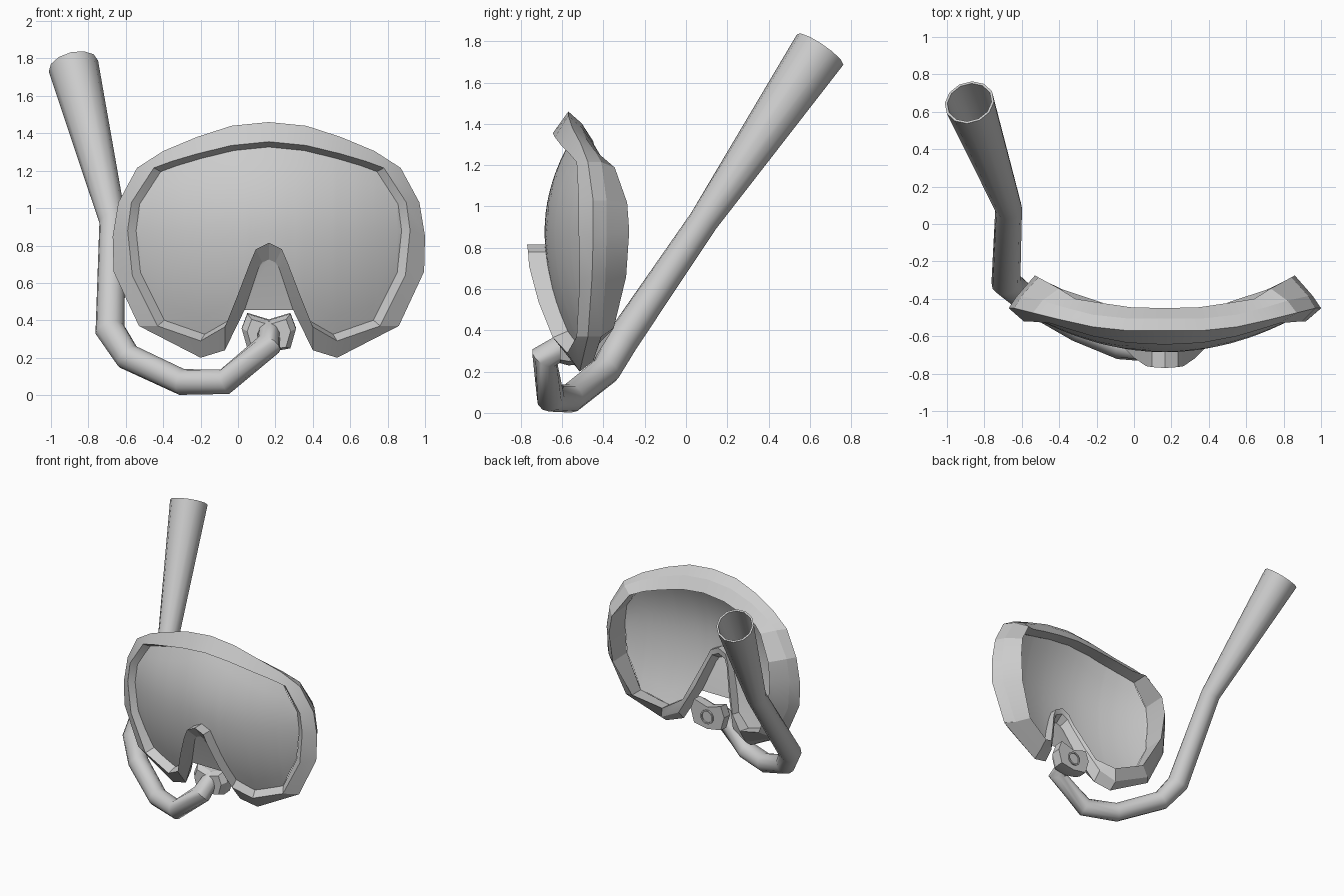
import bpy, bmesh, math
from mathutils import Vector

if "Cube" in bpy.data.objects:
    bpy.data.objects.remove(bpy.data.objects["Cube"])

CX = 0.165  # mask centre line


def finish(name, bm, angle):
    bmesh.ops.remove_doubles(bm, verts=bm.verts, dist=0.0005)
    bmesh.ops.recalc_face_normals(bm, faces=bm.faces)
    me = bpy.data.meshes.new(name)
    bm.to_mesh(me)
    bm.free()
    ob = bpy.data.objects.new(name, me)
    bpy.context.collection.objects.link(ob)
    bpy.ops.object.select_all(action='DESELECT')
    ob.select_set(True)
    bpy.context.view_layer.objects.active = ob
    bpy.ops.object.shade_smooth_by_angle(angle=math.radians(angle))
    return ob


def skin(bm, loops, wrap=False):
    """Bridge equal closed loops of points with quads."""
    rings = [[bm.verts.new(p) for p in lp] for lp in loops]
    n = len(rings[0])
    pairs = list(zip(rings, rings[1:])) + ([(rings[-1], rings[0])] if wrap else [])
    for a, b in pairs:
        for i in range(n):
            j = (i + 1) % n
            bm.faces.new((a[i], a[j], b[j], b[i]))
    return rings


def lens_y(dx, z):
    return -0.685 + 0.38 * dx * dx + (0.65 if z > 0.88 else 0.4) * (z - 0.88) ** 2


# half profiles (distance from centre, y, z), top centre round to the nose
outer = [(0, -.57, 1.46), (.2, -.57, 1.44), (.385, -.55, 1.38), (.565, -.51, 1.305),
         (.705, -.475, 1.215), (.805, -.45, 1.03), (.835, -.45, .85), (.83, -.455, .66),
         (.695, -.475, .37), (.365, -.515, .2), (.235, -.545, .24), (.13, -.62, .455),
         (.055, -.69, .68), (.035, -.7, .71), (0, -.7, .725)]
lip = [(0, -.645, 1.355), (.2, -.635, 1.335), (.385, -.6, 1.29), (.52, -.56, 1.25),
       (.615, -.53, 1.215), (.735, -.52, 1.03), (.755, -.52, .88), (.73, -.515, .64),
       (.595, -.53, .37), (.365, -.575, .29), (.235, -.645, .365), (.165, -.715, .54),
       (.1, -.76, .71), (.07, -.765, .78), (0, -.77, .815)]
skirt_y = [-.45, -.445, -.42, -.4, -.345, -.285, -.275, -.29, -.35, -.42, -.5, -.56,
           -.62, -.63, -.63]


def inset(p, s):
    return p[0] * s, 0.88 + (p[2] - 0.88) * s


back = [(o[0] * .45 + a[0] * .55, o[1] + .065, o[2] * .45 + a[2] * .55)
        for o, a in zip(outer, lip)]
skirt = []
seat = []
for i, a in enumerate(lip):
    x, z = inset(a, 0.92)
    skirt.append((x, skirt_y[i], z))
    x, z = inset(a, 0.94 if i < 11 else 1.0)
    seat.append((x, lens_y(x, z), z))


def full(half):
    right = [(CX + x, y, z) for x, y, z in half]
    left = [(CX - x, y, z) for x, y, z in half[1:-1]]
    return right + left[::-1]


# mask frame: lens seat, front lip, outer ridge and back edge
bm = bmesh.new()
skin(bm, [full(h) for h in (seat, lip, outer, back)])
finish("mask_frame", bm, 20)

# face skirt
bm = bmesh.new()
skin(bm, [full(h) for h in (back, skirt, seat)])
finish("face_skirt", bm, 20)

# nose pocket closing the notch
bm = bmesh.new()
n = len(outer)
ring = full(outer)[11:2 * (n - 1) - 10]
bm.faces.new([bm.verts.new(p) for p in ring])
bmesh.ops.triangulate(bm, faces=bm.faces)
finish("nose_pocket", bm, 30)


# curved lens, filled in columns between its upper and lower edges
def edge_z(pts, x):
    for (x0, _, z0), (x1, _, z1) in zip(pts, pts[1:]):
        if x0 - 1e-6 <= x <= x1 + 1e-6:
            return z0 + (z1 - z0) * (x - x0) / (x1 - x0)
    return pts[-1][2]


upper, lower = seat[:7], seat[6:][::-1]
xs = sorted({round(p[0], 4) for p in seat} | {.03, .14, .28, .45, .52, .63})
xs[-1] = seat[6][0]
xs = [-x for x in xs[:0:-1]] + xs
ROWS = 10
bm = bmesh.new()
cols = []
for x in xs:
    hi, lo = edge_z(upper, abs(x)), edge_z(lower, abs(x))
    col = []
    for r in range(ROWS + 1):
        z = lo + (hi - lo) * r / ROWS
        col.append(bm.verts.new((CX + x, lens_y(x, z), z)))
    cols.append(col)
for a, b in zip(cols, cols[1:]):
    for r in range(ROWS):
        bm.faces.new((a[r], b[r], b[r + 1], a[r + 1]))
finish("lens", bm, 40)


# snorkel tube: rings swept along a bent path, open and hollow at the top
def tube_rings(path, radii, sides):
    pts = [Vector(p) for p in path]
    loops = []
    u = None
    for i, p in enumerate(pts):
        t = Vector()
        if i:
            t += (p - pts[i - 1]).normalized()
        if i < len(pts) - 1:
            t += (pts[i + 1] - p).normalized()
        t.normalize()
        u = t.orthogonal() if u is None else u - t * u.dot(t)
        u.normalize()
        v = t.cross(u)
        loops.append([p + radii[i] * (math.cos(k * math.tau / sides) * u
                                      + math.sin(k * math.tau / sides) * v)
                      for k in range(sides)])
    return loops


path = [(.165, -.56, .345), (.165, -.685, .27), (-.07, -.655, .072), (-.3, -.56, .07),
        (-.59, -.39, .205), (-.685, -.31, .35), (-.67, .085, .93), (-.88, .65, 1.76)]
radii = [.06, .07, .07, .07, .073, .08, .072, .135]
SIDES = 12
loops = tube_rings(path, radii, SIDES)
top, joint = Vector(path[-1]), Vector(path[-2])
loops.append([top + (p - top) * .9 for p in loops[-1]])
loops.append([joint + (p - joint) * .8 for p in loops[-3]])
bm = bmesh.new()
rings = skin(bm, loops)
bm.faces.new(rings[0])
bm.faces.new(rings[-1])
finish("snorkel_tube", bm, 50)

# mouthpiece: notched plate, tapered front to back
shape = [(.115, .1), (.145, .02), (.115, -.085), (0, -.105),
         (-.115, -.085), (-.145, .02), (-.115, .1), (0, .065)]
loops = [[(CX + x * s, y, zc + z * s) for x, z in shape]
         for s, y, zc in ((.8, -.61, .325), (1, -.57, .335), (1, -.5, .34))]
bm = bmesh.new()
rings = skin(bm, loops)
bm.faces.new(rings[0])
bm.faces.new(rings[-1])
finish("mouthpiece", bm, 20)

# breathing hole rim on the back of the mouthpiece
bm = bmesh.new()
loops = tube_rings([(CX, -.505, .33), (CX, -.49, .33)], [.055, .055], SIDES)
c = Vector((CX, -.49, .33))
loops.append([c + (p - c) * .8 for p in loops[-1]])
loops.append([p - Vector((0, .009, 0)) for p in loops[-1]])
skin(bm, loops)
finish("breathing_hole_rim", bm, 30)
